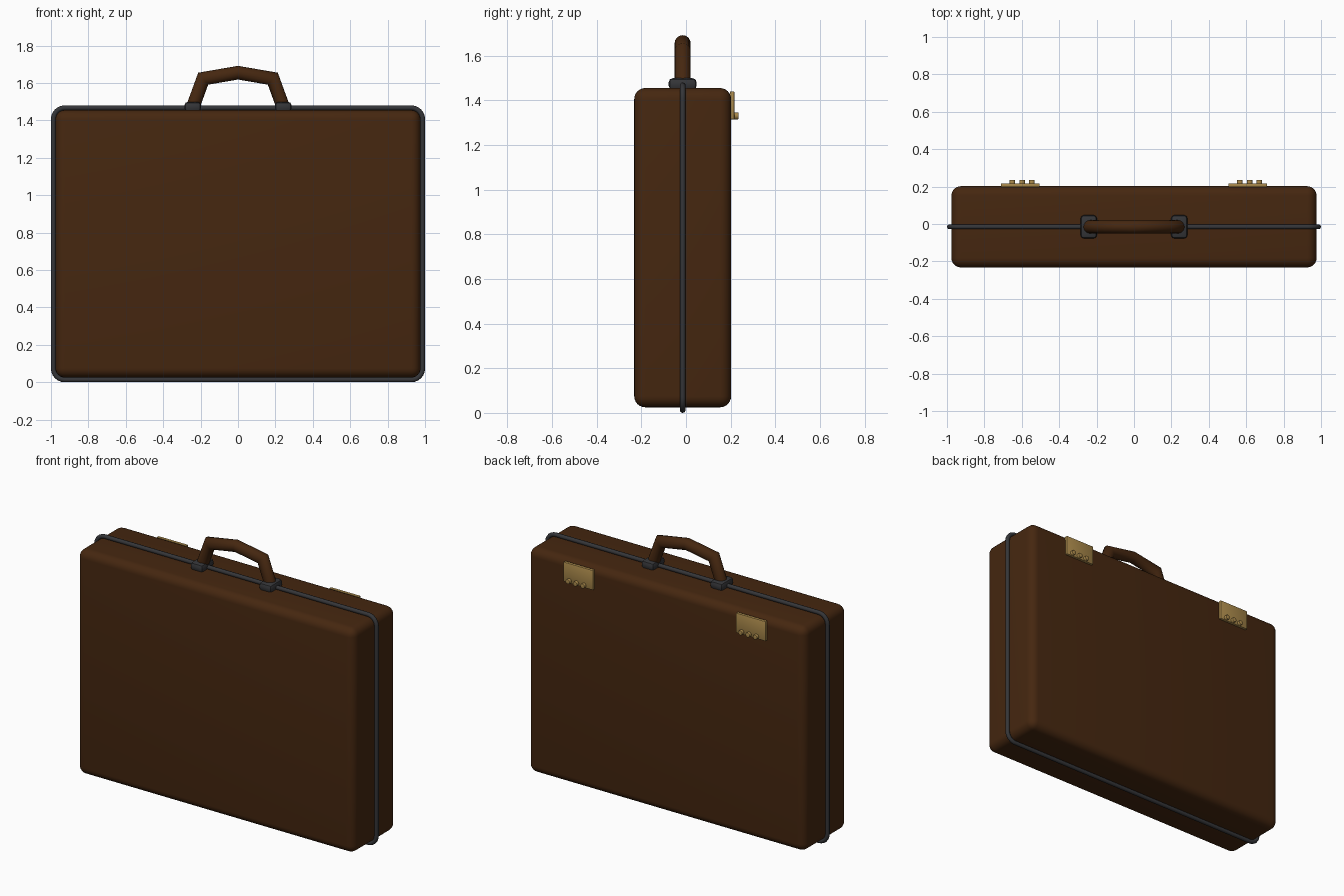
import bpy, bmesh, math
from mathutils import Vector

old = bpy.data.objects.get("Cube")
if old:
    bpy.data.objects.remove(old, do_unlink=True)


def material(name, rgb):
    m = bpy.data.materials.new(name)
    m.use_nodes = True
    m.diffuse_color = (*rgb, 1)
    bsdf = next(n for n in m.node_tree.nodes if n.type == 'BSDF_PRINCIPLED')
    bsdf.inputs["Base Color"].default_value = (*rgb, 1)
    return m


leather = material("brown leather", (0.06, 0.02, 0.005))
trim = material("dark grey trim", (0.035, 0.036, 0.04))
brass = material("brass", (0.40, 0.25, 0.07))

SEAM_Y = -0.015
MID_Z = 0.74


def finish(bm, name, mat, angle=40):
    bmesh.ops.recalc_face_normals(bm, faces=bm.faces)
    mesh = bpy.data.meshes.new(name)
    bm.to_mesh(mesh)
    bm.free()
    mesh.materials.append(mat)
    ob = bpy.data.objects.new(name, mesh)
    bpy.context.collection.objects.link(ob)
    bpy.ops.object.select_all(action='DESELECT')
    ob.select_set(True)
    bpy.context.view_layer.objects.active = ob
    bpy.ops.object.shade_smooth_by_angle(angle=math.radians(angle))
    return ob


def box(name, centre, size, mat, bevel, segments):
    bm = bmesh.new()
    bmesh.ops.create_cube(bm, size=1)
    for v in bm.verts:
        v.co = Vector(c + s * p for c, s, p in zip(centre, size, v.co))
    bmesh.ops.bevel(bm, geom=bm.edges[:], offset=bevel, segments=segments,
                    profile=0.5, affect='EDGES')
    return finish(bm, name, mat)


def tube(name, path, radius, mat, sides=16, closed=False):
    """Sweep a circle along (x, z) points in the seam plane, with mitred bends."""
    pts = [Vector(p) for p in path]
    n = len(pts)
    bm = bmesh.new()
    rings = []
    for i, p in enumerate(pts):
        before = (p - pts[i - 1]).normalized() if closed or i else None
        after = (pts[(i + 1) % n] - p).normalized() if closed or i < n - 1 else None
        before, after = before or after, after or before
        t = (before + after).normalized()
        side = Vector((-t.y, t.x)) / t.dot(before)
        ring = []
        for k in range(sides):
            a = math.tau * k / sides
            q = p + side * radius * math.cos(a)
            ring.append(bm.verts.new((q.x, SEAM_Y + radius * math.sin(a), q.y)))
        rings.append(ring)
    for i in range(n if closed else n - 1):
        a, b = rings[i], rings[(i + 1) % n]
        for k in range(sides):
            j = (k + 1) % sides
            bm.faces.new((a[k], a[j], b[j], b[k]))
    if not closed:
        bm.faces.new(rings[0])
        bm.faces.new(rings[-1])
    return finish(bm, name, mat, 60)


# Case body with rounded edges
box("case_body", (0, SEAM_Y, MID_Z), (1.952, 0.434, 1.43), leather, 0.05, 6)

# Trim cord running round the seam
half_x, half_z, corner, steps = 0.987, 0.727, 0.06, 6
outline = []
for quarter, (sx, sz) in enumerate([(1, 1), (-1, 1), (-1, -1), (1, -1)]):
    for i in range(steps + 1):
        a = math.pi / 2 * (quarter + i / steps)
        outline.append((sx * (half_x - corner) + corner * math.cos(a),
                        MID_Z + sz * (half_z - corner) + corner * math.sin(a)))
tube("seam_trim", outline, 0.013, trim, 10, True)

# Carrying handle
half = [(0.242, 1.47), (0.186, 1.623)]
tube("handle", [(-x, z) for x, z in half] + [(0, 1.655)] + half[::-1], 0.036, leather)

for side, s in (("left", 1), ("right", -1)):
    # Handle mount
    box("handle_mount_" + side, (s * 0.242, SEAM_Y, 1.473), (0.088, 0.125, 0.052),
        trim, 0.018, 2)
    # Latch plate with three dials
    box("latch_plate_" + side, (s * 0.608, 0.207, 1.377), (0.208, 0.02, 0.126),
        brass, 0.004, 2)
    for i in range(3):
        bm = bmesh.new()
        bmesh.ops.create_cone(bm, cap_ends=True, segments=16, radius1=0.015,
                              radius2=0.015, depth=0.03)
        rims = [e for e in bm.edges if abs(e.verts[0].co.z - e.verts[1].co.z) < 0.001]
        bmesh.ops.bevel(bm, geom=rims, offset=0.003, segments=2, profile=0.5,
                        affect='EDGES')
        for v in bm.verts:
            x, y, z = v.co
            v.co = (s * 0.608 + 0.01 + (i - 1) * 0.052 + x, 0.221 + z, 1.33 + y)
        finish(bm, f"latch_dial_{side}_{i + 1}", brass)
